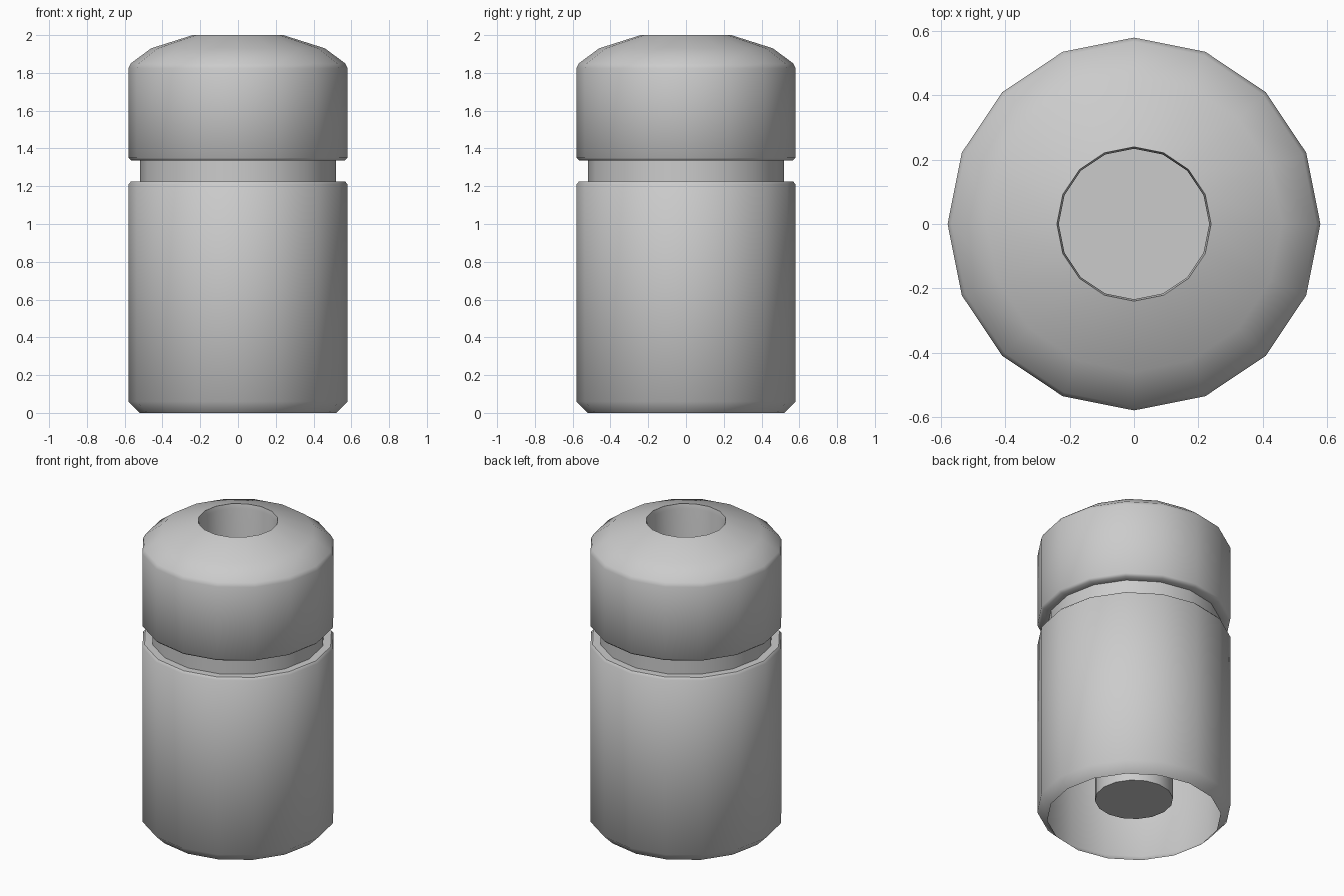
import bpy
import bmesh
import math

old = bpy.data.objects.get("Cube")
if old:
    bpy.data.objects.remove(old, do_unlink=True)

SIDES = 16

grey = bpy.data.materials.new("plain grey")
grey.use_nodes = True
colour = (0.6, 0.6, 0.6, 1.0)
grey.diffuse_color = colour
grey.node_tree.nodes["Principled BSDF"].inputs["Base Color"].default_value = colour


def lathe(name, profile, angle=46, floor=False):
    """Turn a (radius, height) profile, listed bottom to top for outward faces."""
    bm = bmesh.new()
    rings = []
    for r, z in profile:
        rings.append([bm.verts.new((r * math.cos(math.tau * i / SIDES),
                                    r * math.sin(math.tau * i / SIDES), z))
                      for i in range(SIDES)])
    for low, high in zip(rings, rings[1:]):
        for i in range(SIDES):
            j = (i + 1) % SIDES
            bm.faces.new((low[i], low[j], high[j], high[i]))
    if floor:
        bm.faces.new(rings[-1])
    mesh = bpy.data.meshes.new(name)
    bm.to_mesh(mesh)
    bm.free()
    mesh.materials.append(grey)
    obj = bpy.data.objects.new(name, mesh)
    bpy.context.collection.objects.link(obj)
    bpy.ops.object.select_all(action="DESELECT")
    obj.select_set(True)
    bpy.context.view_layer.objects.active = obj
    bpy.ops.object.shade_smooth_by_angle(angle=math.radians(angle))
    return obj


# Hollow lower body, open underneath, with a bevelled foot and shoulder
lathe("body", [(0.52, 0), (0.58, 0.06), (0.58, 1.21), (0.567, 1.225), (0.52, 1.225)], 47)

# Recessed band between body and cap
lathe("neck", [(0.52, 1.225), (0.52, 1.335)])

# Domed cap with a round opening
lathe("cap", [(0.52, 1.335), (0.565, 1.335), (0.58, 1.35), (0.58, 1.825),
              (0.568, 1.85), (0.46, 1.93), (0.24, 2.0)])

# Deep blind socket hanging from the opening, listed top down so it faces inward
lathe("socket", [(0.24, 2.0), (0.234, 1.97), (0.234, 0.12)], 30, floor=True)
